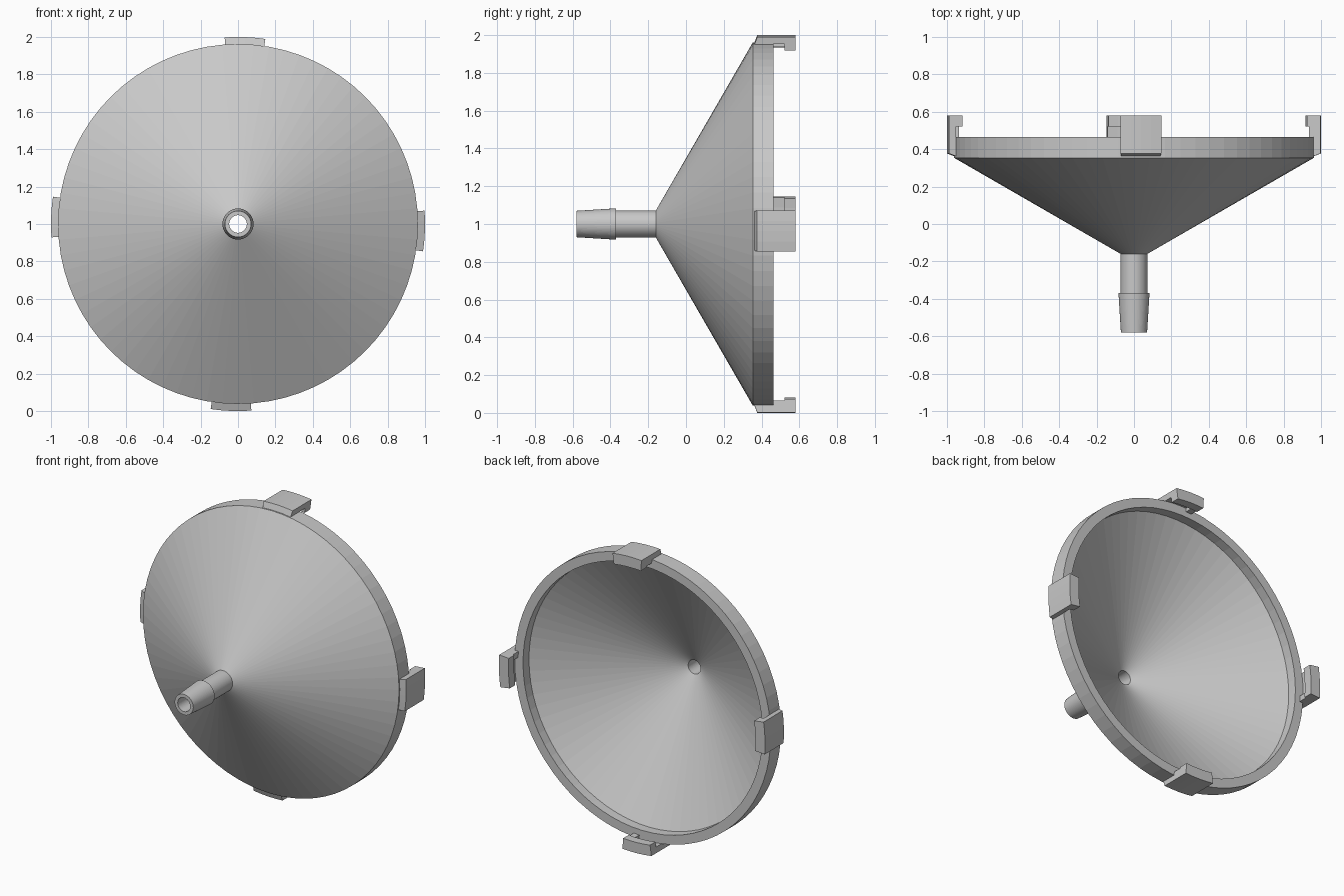
import bpy
import bmesh
from math import sin, cos, radians

cube = bpy.data.objects.get("Cube")
if cube:
    bpy.data.objects.remove(cube, do_unlink=True)

grey = bpy.data.materials.new("plain grey")
grey.use_nodes = True
colour = (0.58, 0.58, 0.58, 1)
grey.diffuse_color = colour
grey.node_tree.nodes["Principled BSDF"].inputs["Base Color"].default_value = colour


def sweep(name, section, start=0, end=360, steps=72):
    """Turn a closed (radius, y) section about the horizontal axis at z = 1."""
    full = end - start == 360
    bm = bmesh.new()
    rings = []
    for i in range(steps if full else steps + 1):
        a = radians(start + (end - start) * i / steps)
        rings.append([bm.verts.new((r * sin(a), y, 1 + r * cos(a))) for r, y in section])
    n = len(section)
    pairs = list(zip(rings, rings[1:]))
    if full:
        pairs.append((rings[-1], rings[0]))
    else:
        bm.faces.new(rings[0])
        bm.faces.new(rings[-1])
    for p, q in pairs:
        for j in range(n):
            k = (j + 1) % n
            bm.faces.new((p[j], p[k], q[k], q[j]))
    bmesh.ops.recalc_face_normals(bm, faces=bm.faces)
    mesh = bpy.data.meshes.new(name)
    bm.to_mesh(mesh)
    bm.free()
    mesh.materials.append(grey)
    obj = bpy.data.objects.new(name, mesh)
    bpy.context.collection.objects.link(obj)
    return obj


# Hollow cone with its rim and barbed hose nozzle
BORE = 0.047
sweep("funnel_body", [
    (BORE, -0.58), (0.07, -0.58),                    # nozzle tip
    (0.083, -0.37), (0.071, -0.37), (0.071, -0.16),  # barb and neck
    (0.962, 0.354), (0.962, 0.464),                  # cone and rim
    (0.9, 0.464), (0.9, 0.4), (BORE, -0.09),         # inside
])

# Four bayonet clips: a hook section with a stop at one end
hook = [(0.945, 0.40), (0.955, 0.36), (1, 0.377), (1, 0.58), (0.928, 0.58),
        (0.928, 0.521), (0.962, 0.521), (0.962, 0.46), (0.945, 0.45)]
stop = [(0.937, 0.455), (0.97, 0.455), (0.97, 0.53), (0.937, 0.53)]
for i, side in enumerate(("top", "left", "bottom", "right")):
    turn = 90 * i
    sweep(side + "_clip", hook, turn - 4.1, turn + 8.4, 4)
    sweep(side + "_clip_stop", stop, turn - 4.1, turn - 1.6, 1)
